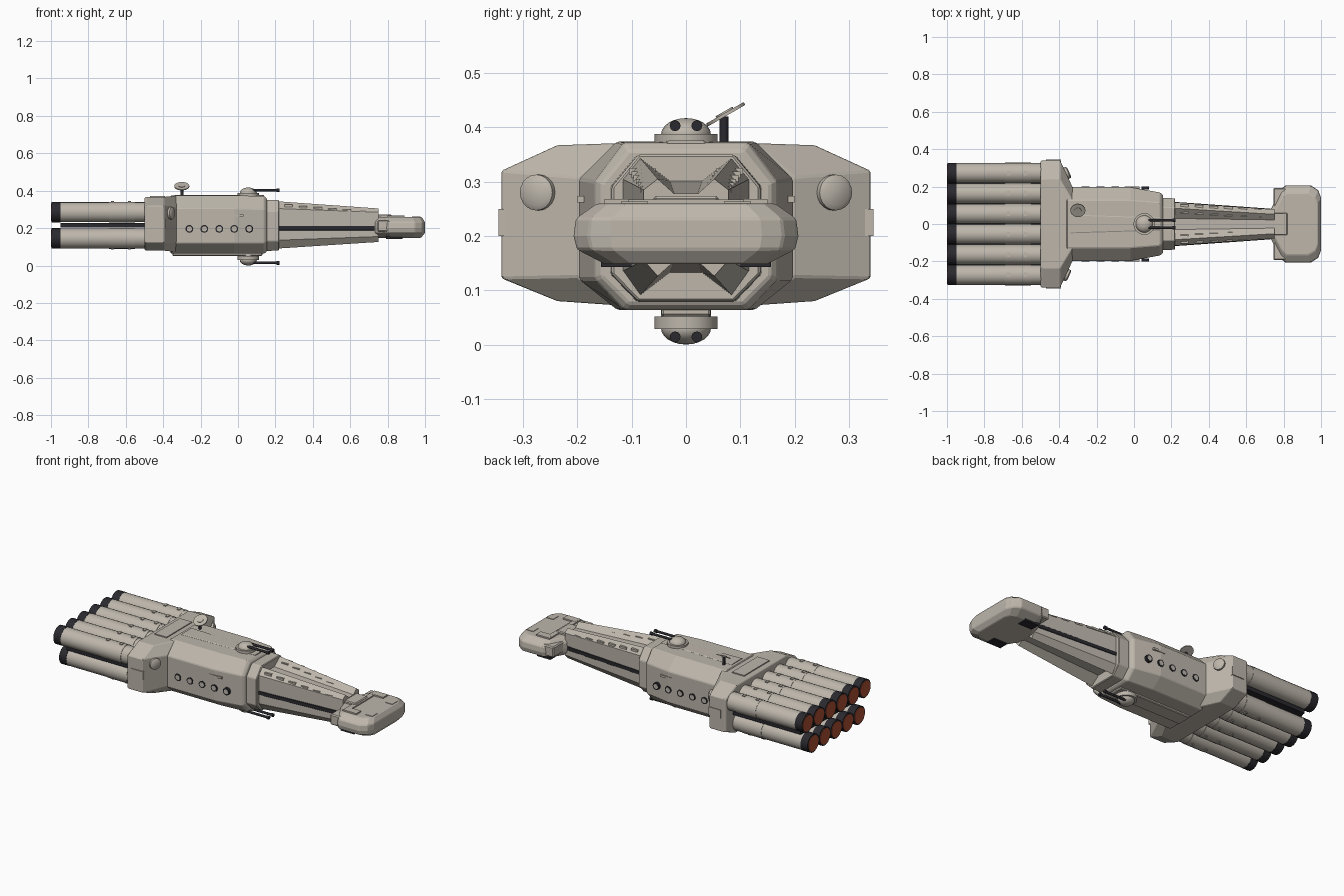
import bpy, bmesh, math
from mathutils import Matrix, Vector

if "Cube" in bpy.data.objects:
    bpy.data.objects.remove(bpy.data.objects["Cube"], do_unlink=True)


def material(name, color):
    m = bpy.data.materials.new(name)
    m.use_nodes = True
    m.diffuse_color = (*color, 1)
    b = m.node_tree.nodes["Principled BSDF"]
    b.inputs["Base Color"].default_value = (*color, 1)
    b.inputs["Roughness"].default_value = 0.7
    return m


HULL = material("hull_grey", (0.51, 0.47, 0.41))
DARK = material("dark_metal", (0.022, 0.022, 0.028))
GLOW = material("exhaust_rust", (0.41, 0.08, 0.035))


def finish(name, bm, mat, bevel=0, smooth=False):
    bmesh.ops.recalc_face_normals(bm, faces=bm.faces)
    me = bpy.data.meshes.new(name)
    bm.to_mesh(me)
    bm.free()
    me.materials.append(mat)
    ob = bpy.data.objects.new(name, me)
    bpy.context.collection.objects.link(ob)
    if bevel:
        mod = ob.modifiers.new("bevel", 'BEVEL')
        mod.width, mod.segments, mod.limit_method = bevel, 1, 'ANGLE'
    if smooth:
        bpy.ops.object.select_all(action='DESELECT')
        ob.select_set(True)
        bpy.context.view_layer.objects.active = ob
        bpy.ops.object.shade_smooth_by_angle(angle=math.radians(40))
    return ob


def loft(name, rings, mat, bevel=0):
    bm = bmesh.new()
    loops = [[bm.verts.new(p) for p in r] for r in rings]
    n = len(loops[0])
    for a, b in zip(loops, loops[1:]):
        for i in range(n):
            j = (i + 1) % n
            bm.faces.new((a[i], a[j], b[j], b[i]))
    bm.faces.new(loops[0])
    bm.faces.new(loops[-1])
    return finish(name, bm, mat, bevel)


def mirrored(x, right):
    # closed section from its +y half
    return [(x, y, z) for y, z in right] + [(x, -y, z) for y, z in reversed(right)]


def octagon(x, half, flat, z0, side0, side1, z1):
    return mirrored(x, [(flat, z0), (half, side0), (half, side1), (flat, z1)])


def trough(x, half, rim, floor, z0, side0, side1, z1, depth):
    # octagon with a sunken channel along its top and bottom
    return mirrored(x, [(floor, z0 + depth), (rim, z0), (half, side0),
                        (half, side1), (rim, z1), (floor, z1 - depth)])


def box(name, x, y, z, mat=HULL, bevel=0):
    # x, y and z are (low, high) ranges
    size = [b - a for a, b in (x, y, z)]
    mid = Vector([(a + b) / 2 for a, b in (x, y, z)])
    bm = bmesh.new()
    bmesh.ops.create_cube(bm, size=1, matrix=Matrix.Translation(mid) @ Matrix.Diagonal((*size, 1)))
    return finish(name, bm, mat, bevel)


def rod(name, start, end, r, mat=HULL, r2=None, sides=20):
    a, b = Vector(start), Vector(end)
    d = b - a
    bm = bmesh.new()
    m = Matrix.Translation((a + b) / 2) @ d.to_track_quat('Z', 'Y').to_matrix().to_4x4()
    bmesh.ops.create_cone(bm, cap_ends=True, segments=sides, radius1=r,
                          radius2=r if r2 is None else r2, depth=d.length, matrix=m)
    return finish(name, bm, mat, smooth=True)


SIDES = (("left", 1), ("right", -1))


def span(s, a, b):
    return tuple(sorted((s * a, s * b)))


# Main hull, collar and tapering neck
loft("main_hull", [octagon(-0.36, 0.197, 0.127, 0.064, 0.12, 0.305, 0.374),
                   octagon(-0.02, 0.197, 0.127, 0.064, 0.12, 0.305, 0.374),
                   octagon(0.14, 0.168, 0.115, 0.064, 0.12, 0.30, 0.372),
                   octagon(0.155, 0.155, 0.105, 0.075, 0.125, 0.295, 0.357)], HULL, 0.004)
loft("collar", [octagon(0.14, 0.14, 0.09, 0.078, 0.13, 0.29, 0.35),
                octagon(0.22, 0.137, 0.088, 0.08, 0.13, 0.29, 0.35)], HULL, 0.004)
loft("neck", [trough(0.2, 0.117, 0.085, 0.03, 0.09, 0.135, 0.305, 0.344, 0.042),
              trough(0.75, 0.078, 0.052, 0.022, 0.126, 0.155, 0.285, 0.305, 0.027)], HULL)
loft("neck_side_channel", [octagon(0.22, 0.118, 0.115, 0.188, 0.19, 0.21, 0.212),
                           octagon(0.73, 0.082, 0.08, 0.188, 0.19, 0.21, 0.212)], DARK)

# Row of tabs set in the slopes of the upper neck channel
for label, s in SIDES:
    for i in range(6):
        t = i / 5
        x, z = 0.27 + 0.39 * t, 0.319 - 0.033 * t
        box(f"neck_tab_{label}_{i}", (x - 0.022, x + 0.022),
            span(s, 0.056 - 0.02 * t, 0.105 - 0.021 * t), (z - 0.006, z + 0.006))

# Hull spine, belly plate and vents
loft("hull_spine", [octagon(-0.34, 0.05, 0.045, 0.36, 0.362, 0.375, 0.378),
                    octagon(0.14, 0.035, 0.03, 0.36, 0.362, 0.374, 0.376)], HULL)
box("belly_plate", (-0.35, 0.13), (-0.045, 0.045), (0.052, 0.07), bevel=0.004)
for label, s in SIDES:
    box(f"shoulder_vent_{label}", (-0.05, 0.03), span(s, 0.185, 0.2), (0.262, 0.274))
    # Portholes
    for i in range(5):
        x = -0.26 + 0.08 * i
        rod(f"porthole_rim_{label}_{i}", (x, s * 0.184, 0.196), (x, s * 0.2, 0.196), 0.021, DARK)
        rod(f"porthole_glass_{label}_{i}", (x, s * 0.19, 0.196), (x, s * 0.201, 0.196), 0.014)

# Engine block with slanted cheeks running in to the hull
loft("engine_block", [octagon(-0.5, 0.335, 0.23, 0.085, 0.125, 0.315, 0.362),
                      octagon(-0.49, 0.34, 0.237, 0.08, 0.122, 0.32, 0.367),
                      octagon(-0.395, 0.34, 0.237, 0.08, 0.122, 0.32, 0.367),
                      octagon(-0.33, 0.2, 0.129, 0.072, 0.125, 0.308, 0.371)], HULL, 0.003)
box("block_top_plate", (-0.47, -0.39), (-0.12, 0.12), (0.36, 0.373))
for label, s in SIDES:
    box(f"block_side_pad_{label}", (-0.47, -0.39), span(s, 0.33, 0.345), (0.2, 0.25))
    base, out = Vector((-0.365, s * 0.27, 0.28)), Vector((0.9, s * 0.43, 0))
    rod(f"block_pod_{label}", base - out * 0.02, base + out * 0.014, 0.033)
    rod(f"block_pod_tip_{label}", base + out * 0.014, base + out * 0.02, 0.033, r2=0.024)

# Upper row of six engine tubes nested over a lower row of five
PITCH = 0.109
for row, count, z, outward in (("lower", 5, 0.145, -1), ("upper", 6, 0.285, 1)):
    for i in range(count):
        y = (i - (count - 1) / 2) * PITCH
        tag = f"{row}_{i}"
        rod("engine_tube_" + tag, (-0.96, y, z), (-0.48, y, z), 0.0535)
        rod("engine_sleeve_" + tag, (-0.69, y, z), (-0.55, y, z), 0.0555)
        rod("engine_nozzle_" + tag, (-0.997, y, z), (-0.95, y, z), 0.0545, DARK)
        rod("engine_exhaust_" + tag, (-1.0, y, z), (-0.98, y, z), 0.047, GLOW)
        outer = z + outward * 0.055
        for x in (-0.67, -0.58):
            box(f"engine_clamp_{tag}", (x - 0.008, x + 0.008), (y - 0.012, y + 0.012),
                (outer - 0.004, outer + 0.004))
box("engine_core", (-0.95, -0.49), (-0.27, 0.27), (0.203, 0.227), DARK)

# Twin-gun turrets, mirrored above and below
for label, flip in (("top", False), ("bottom", True)):
    def at(x, y, z):
        return (x, y, 0.417 - z if flip else z)
    rod(f"turret_foot_{label}", at(0.055, 0, 0.34), at(0.055, 0, 0.37), 0.046)
    rod(f"turret_drum_{label}", at(0.055, 0, 0.365), at(0.055, 0, 0.388), 0.058)
    bm = bmesh.new()
    bmesh.ops.create_uvsphere(bm, u_segments=20, v_segments=12, radius=1,
                              matrix=Matrix.Translation(at(0.055, 0, 0.387))
                              @ Matrix.Diagonal((0.046, 0.046, 0.03, 1)))
    finish(f"turret_dome_{label}", bm, HULL, smooth=True)
    for y in (-0.02, 0.02):
        rod(f"turret_barrel_{label}", at(0.07, y, 0.403), at(0.21, y, 0.403), 0.007, DARK, sides=12)
        rod(f"turret_muzzle_{label}", at(0.207, y, 0.403), at(0.222, y, 0.403), 0.01, DARK, sides=12)

# Tilted sensor dish on a mast
rod("dish_mast", (-0.3, 0.07, 0.36), (-0.3, 0.07, 0.42), 0.008, DARK, sides=12)
centre, tilt = Vector((-0.3, 0.073, 0.424)), Vector((0, -0.5, 0.87))
rod("dish", centre - tilt * 0.003, centre + tilt * 0.003, 0.04)
rod("dish_hub", centre, centre + tilt * 0.006, 0.018)

# Hammer-shaped head
half = [(0.72, 0.055), (0.785, 0.185), (0.81, 0.207), (0.945, 0.207), (0.985, 0.18), (1.0, 0.14)]
outline = half + [(x, -y) for x, y in reversed(half)]


def head_ring(z, sx, sy):
    return [(0.86 + (x - 0.86) * sx, y * sy, z) for x, y in outline]


loft("head", [head_ring(0.148, 0.85, 0.72), head_ring(0.175, 1, 0.97), head_ring(0.2, 1, 1),
              head_ring(0.232, 1, 0.98), head_ring(0.26, 0.87, 0.79)], HULL, 0.004)
box("head_joint", (0.71, 0.82), (-0.06, 0.06), (0.162, 0.274), bevel=0.005)
box("head_crossbar", (0.8, 0.83), (-0.15, 0.15), (0.25, 0.267))
for label, s in SIDES:
    box(f"head_top_pad_{label}", (0.81, 0.89), span(s, 0.105, 0.15), (0.25, 0.268))
    box(f"head_front_pad_{label}", (0.93, 0.975), span(s, 0.07, 0.12), (0.245, 0.263))
    box(f"head_cheek_{label}", (0.745, 0.82), span(s, 0.09, 0.193), (0.18, 0.243), bevel=0.006)
    box(f"head_under_pad_{label}", (0.79, 0.88), span(s, 0.1, 0.157), (0.143, 0.158), DARK)
